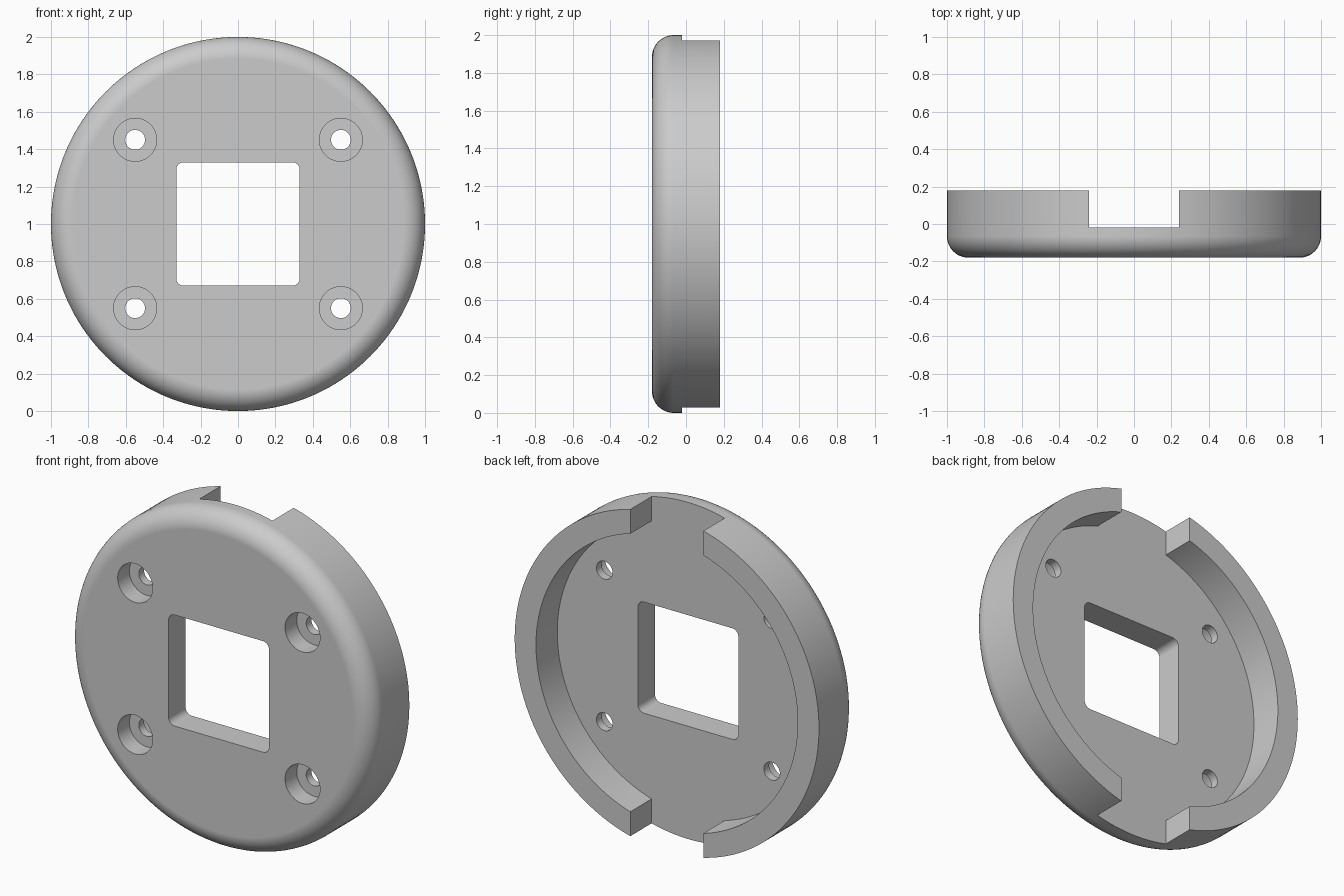
import bpy, bmesh, math
from mathutils import Matrix, Vector

cube = bpy.data.objects.get("Cube")
if cube:
    bpy.data.objects.remove(cube, do_unlink=True)

FRONT, FLOOR, BACK = -0.18, -0.02, 0.18   # depths along y
RADIUS, INNER, FILLET = 1.0, 0.86, 0.115
CENTRE = Vector((0, 0, 1))

grey = bpy.data.materials.new("grey")
grey.use_nodes = True
colour = (0.6, 0.6, 0.6, 1)
grey.diffuse_color = colour
grey.node_tree.nodes["Principled BSDF"].inputs["Base Color"].default_value = colour


def make_object(name, bm):
    bmesh.ops.recalc_face_normals(bm, faces=bm.faces)
    mesh = bpy.data.meshes.new(name)
    bm.to_mesh(mesh)
    bm.free()
    mesh.materials.append(grey)
    obj = bpy.data.objects.new(name, mesh)
    bpy.context.collection.objects.link(obj)
    return obj


def prism(name, outline, y0, y1):
    """Extrude an (x, z) outline from y0 to y1."""
    bm = bmesh.new()
    face = bm.faces.new([bm.verts.new((x, y0, z)) for x, z in outline])
    top = bmesh.ops.extrude_face_region(bm, geom=[face])["geom"]
    verts = [v for v in top if isinstance(v, bmesh.types.BMVert)]
    bmesh.ops.translate(bm, verts=verts, vec=(0, y1 - y0, 0))
    return make_object(name, bm)


def arc(cx, cz, r, start, end, steps):
    angles = [start + (end - start) * i / steps for i in range(steps + 1)]
    return [(cx + r * math.cos(a), cz + r * math.sin(a)) for a in angles]


def circle(cx, cz, r, steps=48):
    return arc(cx, cz, r, 0, math.tau, steps)[:-1]


def rounded_square(half, r):
    points = []
    for i in range(4):
        a = i * math.pi / 2
        sx = 1 if i in (0, 3) else -1
        sz = 1 if i < 2 else -1
        points += arc(sx * (half - r), 1 + sz * (half - r), r, a, a + math.pi / 2, 8)
    return points


# Round cover: solid disc with a filleted front edge
bm = bmesh.new()
profile = arc(RADIUS - FILLET, FRONT + FILLET, FILLET, -math.pi / 2, 0, 12)
profile.append((RADIUS, BACK))
STEPS = 160
rings = []
for r, y in profile:
    rings.append([bm.verts.new((x, y, z)) for x, z in circle(0, 1, r, STEPS)])
for a, b in zip(rings, rings[1:]):
    for i in range(STEPS):
        j = (i + 1) % STEPS
        bm.faces.new((a[i], a[j], b[j], b[i]))
bm.faces.new(rings[0])
bm.faces.new(rings[-1])
cover = make_object("round_cover", bm)

# Cutters: back recess, rim notches, square window, screw holes
far = BACK + 0.1
cutters = [prism("recess_cutter", circle(0, 1, INNER, STEPS), FLOOR, far)]
slot = [(-0.24, -0.2), (0.24, -0.2), (0.24, 2.2), (-0.24, 2.2)]
cutters.append(prism("notch_cutter", slot, FLOOR, far))
cutters.append(prism("window_cutter", rounded_square(0.33, 0.04), FRONT - 0.1, far))
for x in (-0.55, 0.55):
    for z in (0.55, 1.45):
        cutters.append(prism("counterbore_cutter", circle(x, z, 0.115), FRONT - 0.1, FRONT + 0.11))
        cutters.append(prism("bore_cutter", circle(x, z, 0.053), FRONT - 0.1, far))

bpy.ops.object.select_all(action="DESELECT")
bpy.context.view_layer.objects.active = cover
cover.select_set(True)
for cutter in cutters:
    cutter.hide_render = True
    mod = cover.modifiers.new("cut", "BOOLEAN")
    mod.operation, mod.solver, mod.object = "DIFFERENCE", "EXACT", cutter
    bpy.ops.object.modifier_apply(modifier=mod.name)
    bpy.data.objects.remove(cutter, do_unlink=True)

# Smooth curved walls, keep edges crisp and flats flat
bpy.ops.object.shade_smooth_by_angle(angle=math.radians(30))
weighted = cover.modifiers.new("weighted_normals", "WEIGHTED_NORMAL")
weighted.keep_sharp = True
